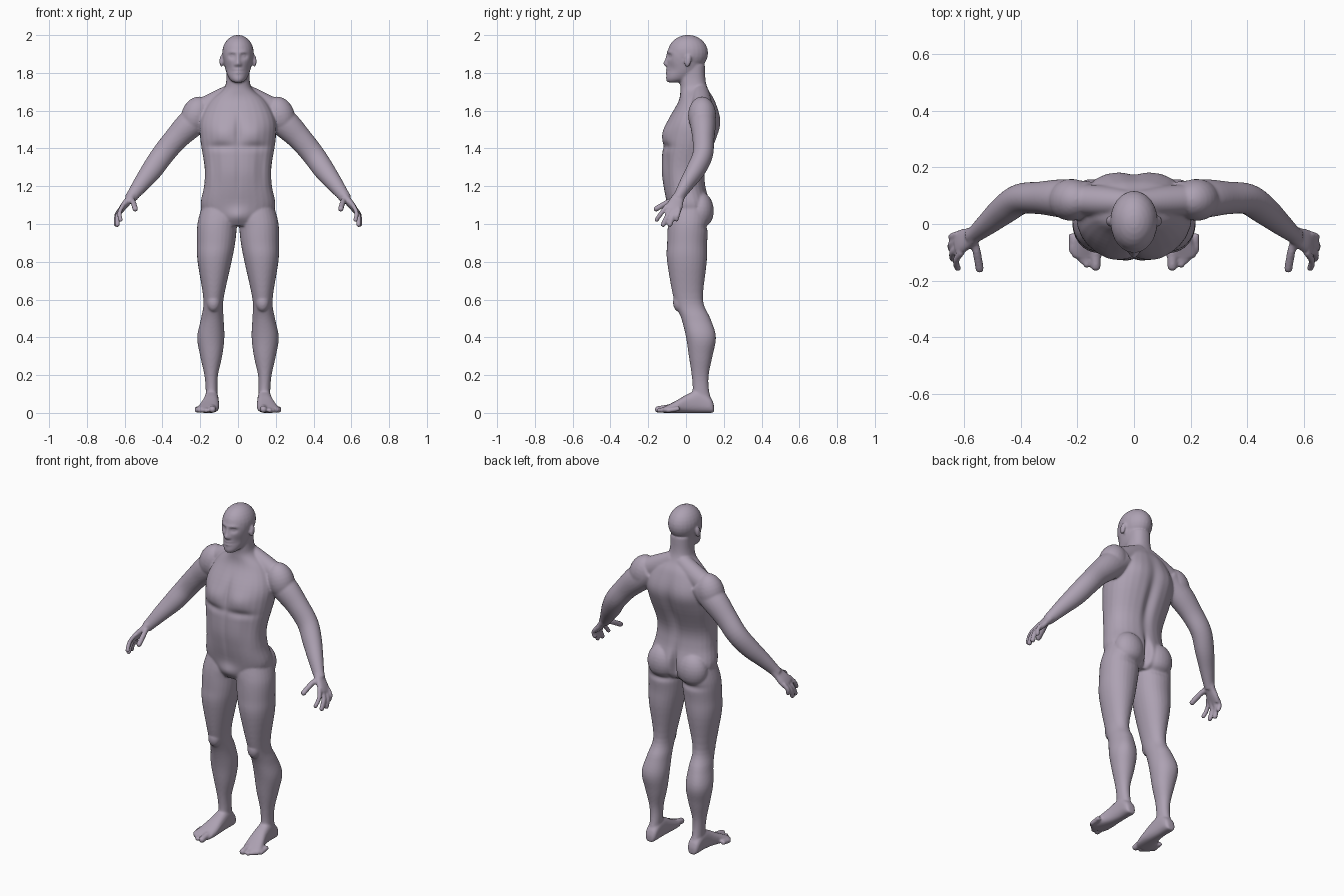
import bpy, bmesh, math
from mathutils import Vector, Matrix

cube = bpy.data.objects.get("Cube")
if cube:
    bpy.data.objects.remove(cube, do_unlink=True)

X, Y, Z = Vector((1, 0, 0)), Vector((0, 1, 0)), Vector((0, 0, 1))
SIDES, STEPS = 28, 5
bm = bmesh.new()


def catmull(before, start, end, after, t):
    """Smooth blend of four numbers along one spline segment."""
    slope_in, slope_out = (end - before) / 2, (after - start) / 2
    ease = t * t * (3 - 2 * t)
    return (start + (end - start) * ease
            + slope_in * t * (1 - t) ** 2 - slope_out * t * t * (1 - t))


def spline(keys):
    """Smooth list of ring keys through the given ones."""
    padded = [keys[0], *keys, keys[-1]]
    smooth = []
    for segment in zip(padded, padded[1:], padded[2:], padded[3:]):
        for step in range(STEPS):
            smooth.append([catmull(*column, step / STEPS) for column in zip(*segment)])
    return smooth + [keys[-1]]


def loft(keys, frame=None, ref=None, power=2):
    """Skin closed rings (x, y, z, radius_u, radius_v) in a fixed or path-following frame."""
    keys = spline(keys)
    rings = []
    for i, (x, y, z, radius_u, radius_v) in enumerate(keys):
        if ref:
            ahead, behind = keys[min(i + 1, len(keys) - 1)], keys[max(i - 1, 0)]
            along = (Vector(ahead[:3]) - Vector(behind[:3])).normalized()
            u = (ref - along * ref.dot(along)).normalized()
            v = along.cross(u)
        else:
            u, v = frame
        ring = []
        for k in range(SIDES):
            angle = math.tau * k / SIDES
            c, s = math.cos(angle), math.sin(angle)
            c = math.copysign(abs(c) ** (2 / power), c)
            s = math.copysign(abs(s) ** (2 / power), s)
            ring.append(bm.verts.new(Vector((x, y, z)) + u * (c * radius_u) + v * (s * radius_v)))
        rings.append(ring)
    for low, high in zip(rings, rings[1:]):
        for k in range(SIDES):
            n = (k + 1) % SIDES
            bm.faces.new((low[k], low[n], high[n], high[k]))
    bm.faces.new(rings[0][::-1])
    bm.faces.new(rings[-1])


def level(z, half, front, back, mid=0):
    """Horizontal ring key from its width and its front and back edges."""
    return (mid, (front + back) / 2, z, half, (back - front) / 2)


def sole(y, height, half, mid):
    """Upright foot ring key that rests on the ground."""
    return (mid, y, height / 2, half, height / 2)


def limb(x, y, z, radius, flat=.9):
    """Ring key on a limb, slightly flattened."""
    return (x, y, z, radius * flat, radius)


def ball(center, size, tilt=0, axis='Y'):
    place = Matrix.Translation(center) @ Matrix.Rotation(tilt, 4, axis)
    bmesh.ops.create_uvsphere(bm, u_segments=24, v_segments=14, radius=1,
                              matrix=place @ Matrix.Diagonal((*size, 1)))


def digit(points, radius, ref):
    """A finger or toe with a rounded tip."""
    loft([limb(*p, radius, flat=1) for p in points], ref=ref)
    ball(points[-1], (radius, radius, radius))


# Torso and neck
loft([level(z=.99, half=.1, front=-.07, back=.09),
      level(z=1.03, half=.165, front=-.085, back=.12),
      level(z=1.1, half=.198, front=-.1, back=.13),
      level(z=1.2, half=.18, front=-.12, back=.105),
      level(z=1.3, half=.177, front=-.13, back=.105),
      level(z=1.45, half=.2, front=-.12, back=.16),
      level(z=1.55, half=.2, front=-.095, back=.18),
      level(z=1.65, half=.15, front=-.04, back=.155),
      level(z=1.71, half=.08, front=-.03, back=.12),
      level(z=1.76, half=.062, front=-.033, back=.104),
      level(z=1.84, half=.06, front=-.035, back=.1)], frame=(X, Y), power=2.3)

# Skull, jaw and ear
ball((0, .01, 1.905), (.084, .107, .096))
loft([level(z=1.75, half=.025, front=-.098, back=-.03),
      level(z=1.77, half=.047, front=-.106, back=.03),
      level(z=1.82, half=.067, front=-.1, back=.08),
      level(z=1.9, half=.08, front=-.1, back=.1),
      level(z=1.95, half=.06, front=-.08, back=.08)], frame=(X, Y), power=2.1)
ball((.088, .01, 1.862), (.01, .018, .033), -.2, 'X')

# Leg with buttock and kneecap
loft([level(z=1.08, mid=.1, half=.095, front=-.08, back=.12),
      level(z=1, mid=.11, half=.105, front=-.095, back=.12),
      level(z=.9, mid=.116, half=.101, front=-.1, back=.112),
      level(z=.8, mid=.124, half=.09, front=-.1, back=.11),
      level(z=.6, mid=.13, half=.053, front=-.064, back=.09),
      level(z=.5, mid=.136, half=.06, front=-.025, back=.128),
      level(z=.4, mid=.144, half=.072, front=0, back=.156),
      level(z=.3, mid=.142, half=.058, front=.015, back=.14),
      level(z=.2, mid=.142, half=.036, front=.03, back=.12),
      level(z=.12, mid=.14, half=.031, front=.035, back=.122),
      level(z=.05, mid=.14, half=.03, front=.02, back=.14)], frame=(X, Y), power=2.1)
ball((.1, .075, 1.07), (.09, .072, .1))
ball((.13, -.035, .585), (.036, .034, .05))

# Foot from heel to ball
loft([sole(y=.148, height=.04, half=.02, mid=.14),
      sole(y=.13, height=.08, half=.034, mid=.14),
      sole(y=.07, height=.12, half=.037, mid=.14),
      sole(y=.01, height=.1, half=.042, mid=.143),
      sole(y=-.05, height=.066, half=.052, mid=.152),
      sole(y=-.1, height=.04, half=.056, mid=.163),
      sole(y=-.12, height=.03, half=.048, mid=.167)], frame=(X, Z), power=2.5)

# Toes, the small ones fanned along a line
big_toe, second_toe, little_toe = (Vector(p) for p in (
    (.135, -.148, .018), (.167, -.143, .013), (.217, -.094, .013)))
small_toes = [second_toe.lerp(little_toe, i / 3) for i in range(4)]
for tip in [big_toe, *small_toes]:
    digit([tip + Vector((0, .06, .01)), tip + Vector((0, .03, .005)), tip], tip.z, X)

# Trapezius, deltoid and arm
loft([limb(.02, .075, 1.7, .05), limb(.1, .08, 1.65, .06), limb(.24, .088, 1.58, .06)], ref=Y)
ball((.222, .085, 1.575), (.078, .074, .102), -.35)
loft([limb(.16, .085, 1.6, .07), limb(.25, .09, 1.53, .075), limb(.33, .092, 1.45, .064),
      limb(.4, .088, 1.365, .06), limb(.455, .052, 1.287, .056), limb(.512, .004, 1.213, .044),
      limb(.553, -.03, 1.158, .034), limb(.575, -.045, 1.13, .03)], ref=Y)

# Palm
across = Vector((0, -1, .2))
loft([limb(.55, -.028, 1.162, .024, flat=1.2), limb(.58, -.048, 1.125, .02, flat=1.8),
      limb(.605, -.06, 1.095, .018, flat=2.4), limb(.624, -.07, 1.07, .014, flat=3)],
     ref=across, power=2.4)

# Fingers spread from index to little, the middle ones longest
index_root, index_tip = Vector((.608, -.1, 1.1)), Vector((.622, -.156, 1.022))
little_root, little_tip = Vector((.62, -.036, 1.08)), Vector((.64, -.05, 1.024))
for i in range(4):
    bow = math.sin(math.pi * i / 3)
    root = index_root.lerp(little_root, i / 3) - Z * (.01 * bow)
    tip = index_tip.lerp(little_tip, i / 3) + Vector((.012, 0, -.03)) * bow
    knuckle = root.lerp(tip, .5) + X * .012
    digit([root, knuckle, tip], .012 + .002 * bow, across)
digit([(.57, -.05, 1.13), (.556, -.092, 1.117), (.544, -.158, 1.08)], .015, across)

# Fuse both sides into one skin
bmesh.ops.recalc_face_normals(bm, faces=bm.faces)
parts = bpy.data.meshes.new("body_parts")
bm.to_mesh(parts)
bm.free()
body = bpy.data.objects.new("body", parts)
bpy.context.collection.objects.link(body)
body.modifiers.new("mirror", 'MIRROR').use_mirror_merge = False
fuse = body.modifiers.new("fuse", 'REMESH')
fuse.mode, fuse.voxel_size = 'VOXEL', .006
relax = body.modifiers.new("relax", 'SMOOTH')
relax.factor, relax.iterations = .5, 6
skin = bpy.data.meshes.new_from_object(body.evaluated_get(bpy.context.evaluated_depsgraph_get()))
body.modifiers.clear()
body.data = skin
bpy.data.meshes.remove(parts)


def mould(x, y, z, wide, tall, push):
    """Soft dent or swelling along y, the same on both sides."""
    for vert in skin.vertices:
        p = vert.co
        up, side = (p.z - z) / tall, (abs(p.x) - x) / wide
        if abs(up) < 3 and abs(side) < 3:
            depth = (p.y - y) / .045
            p.y += push * math.exp(-(up * up + side * side + depth * depth) / 2)


# Eye sockets, eyes, brow
mould(x=.032, y=-.09, z=1.889, wide=.013, tall=.01, push=.013)
mould(x=.032, y=-.09, z=1.889, wide=.007, tall=.005, push=-.006)
mould(x=.028, y=-.09, z=1.91, wide=.02, tall=.007, push=-.005)
# Nose bridge, tip and wings
mould(x=0, y=-.1, z=1.875, wide=.007, tall=.018, push=-.008)
mould(x=0, y=-.1, z=1.85, wide=.01, tall=.011, push=-.016)
mould(x=.012, y=-.1, z=1.843, wide=.006, tall=.006, push=-.006)
# Lips, mouth line, cheeks
mould(x=0, y=-.1, z=1.81, wide=.016, tall=.01, push=-.008)
mould(x=0, y=-.1, z=1.81, wide=.02, tall=.003, push=.006)
mould(x=.05, y=-.07, z=1.82, wide=.014, tall=.02, push=.006)
# Chest, breastbone, midline, flanks, groin
mould(x=.085, y=-.1, z=1.48, wide=.05, tall=.04, push=-.016)
mould(x=.09, y=-.11, z=1.41, wide=.06, tall=.015, push=.01)
mould(x=0, y=-.11, z=1.5, wide=.012, tall=.07, push=.01)
mould(x=0, y=-.13, z=1.27, wide=.01, tall=.1, push=.006)
mould(x=.12, y=-.1, z=1.3, wide=.02, tall=.08, push=.008)
mould(x=0, y=-.08, z=1.04, wide=.04, tall=.03, push=-.02)
# Spine, buttock cleft and fold, shoulder blades, calves
mould(x=0, y=.14, z=1.38, wide=.02, tall=.14, push=-.02)
mould(x=0, y=.13, z=1.07, wide=.012, tall=.06, push=-.04)
mould(x=.09, y=.11, z=.985, wide=.06, tall=.014, push=-.01)
mould(x=.1, y=.16, z=1.53, wide=.05, tall=.06, push=.008)
mould(x=.18, y=.13, z=.43, wide=.03, tall=.06, push=.006)

# Skin colour and shading
mat = bpy.data.materials.new("mauve_grey")
mat.use_nodes = True
mat.diffuse_color = (.42, .36, .45, 1)
mat.node_tree.nodes["Principled BSDF"].inputs["Base Color"].default_value = mat.diffuse_color
skin.materials.clear()
skin.materials.append(mat)
for face in skin.polygons:
    face.use_smooth = True
